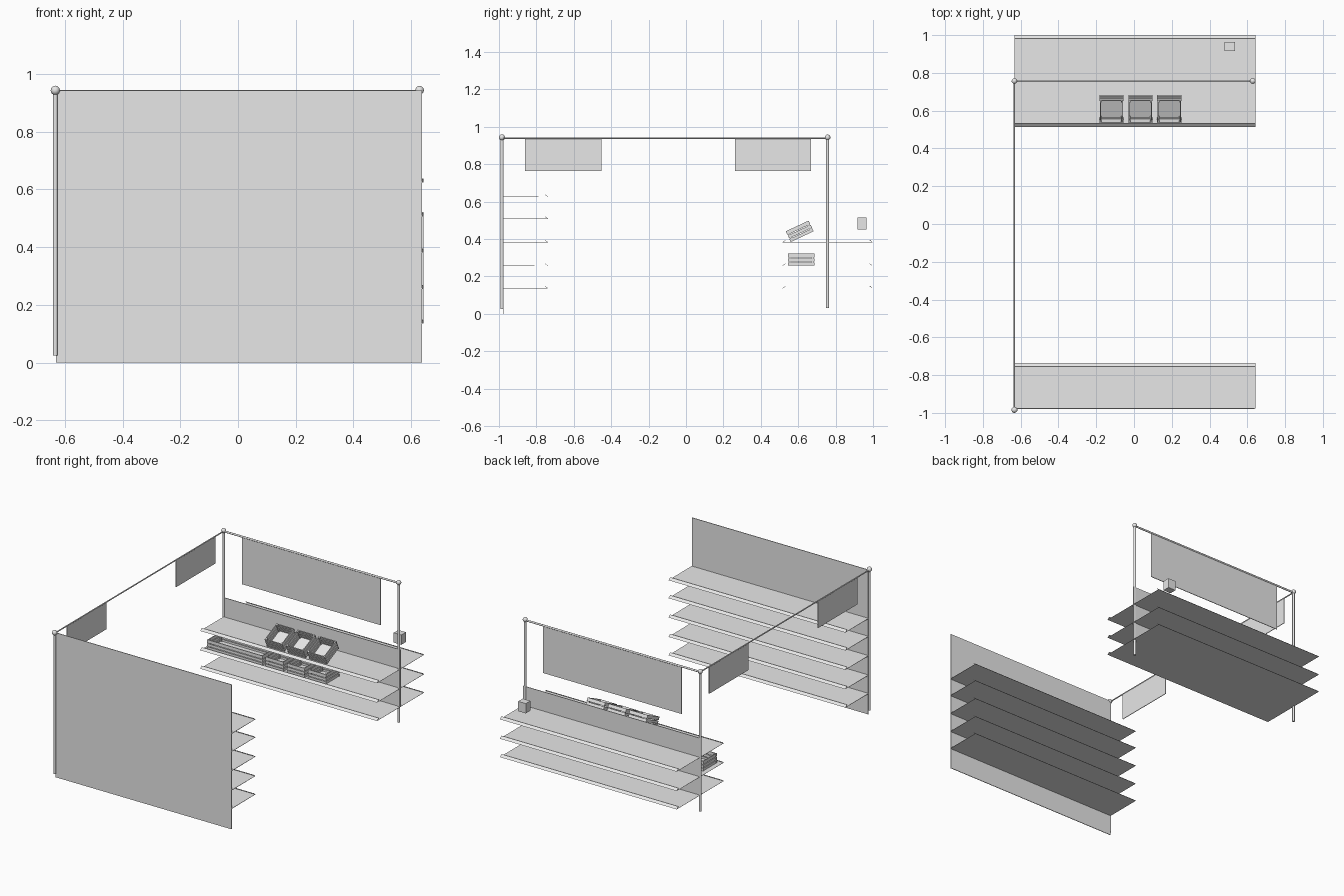
import bpy, bmesh, math
from mathutils import Vector, Matrix

if "Cube" in bpy.data.objects:
    bpy.data.objects.remove(bpy.data.objects["Cube"])

grey = bpy.data.materials.new("light_grey")
grey.diffuse_color = (0.8, 0.8, 0.8, 1)
grey.use_nodes = True
grey.node_tree.nodes["Principled BSDF"].inputs["Base Color"].default_value = grey.diffuse_color


def add_object(name, bm):
    bmesh.ops.recalc_face_normals(bm, faces=bm.faces)
    me = bpy.data.meshes.new(name)
    bm.to_mesh(me)
    bm.free()
    me.materials.append(grey)
    ob = bpy.data.objects.new(name, me)
    bpy.context.collection.objects.link(ob)
    return ob


def add_box(bm, lo, hi):
    lo, hi = Vector(lo), Vector(hi)
    size = hi - lo
    m = Matrix.Translation((lo + hi) / 2) @ Matrix.Diagonal((*size, 1))
    bmesh.ops.create_cube(bm, size=1, matrix=m)


def box(name, lo, hi):
    bm = bmesh.new()
    add_box(bm, lo, hi)
    return add_object(name, bm)


def rod(name, a, b, r):
    a, b = Vector(a), Vector(b)
    d = b - a
    m = Matrix.Translation((a + b) / 2) @ d.to_track_quat('Z', 'Y').to_matrix().to_4x4()
    bm = bmesh.new()
    bmesh.ops.create_cone(bm, cap_ends=True, segments=16, radius1=r, radius2=r,
                          depth=d.length, matrix=m)
    for f in bm.faces:
        f.smooth = len(f.verts) == 4
    return add_object(name, bm)


def ball(name, p, r):
    bm = bmesh.new()
    bmesh.ops.create_uvsphere(bm, u_segments=16, v_segments=10, radius=r,
                              matrix=Matrix.Translation(p))
    for f in bm.faces:
        f.smooth = True
    return add_object(name, bm)


def shelf(name, profile, x0=-0.633, x1=0.642):
    # open y/z profile swept along x, then thickened
    bm = bmesh.new()
    rows = [(bm.verts.new((x0, y, z)), bm.verts.new((x1, y, z))) for y, z in profile]
    for (a, b), (c, d) in zip(rows, rows[1:]):
        bm.faces.new((a, b, d, c))
    ob = add_object(name, bm)
    mod = ob.modifiers.new("thickness", 'SOLIDIFY')
    mod.thickness = 0.003
    mod.offset = 0


def crate(name, x, y, z, width, depth=0.14, height=0.063, tilt=0):
    # slatted open box with corner posts; origin at the lower front left
    bm = bmesh.new()
    t, rows = 0.005, 3
    step = height / rows
    add_box(bm, (t, t, 0), (width - t, depth - t, 0.004))
    for i in range(rows):
        z0, z1 = i * step, (i + 1) * step - 0.004 * (i < rows - 1)
        for y0 in (0, depth - t):
            add_box(bm, (0, y0, z0), (width, y0 + t, z1))
        for x0 in (0.002, width - t - 0.002):
            add_box(bm, (x0, t, z0), (x0 + t, depth - t, z1))
    for x0 in (t + 0.002, width - 2 * t - 0.004):
        for y0 in (t, depth - 3 * t):
            add_box(bm, (x0, y0, 0.004), (x0 + t, y0 + 2 * t, height - 0.002))
    ob = add_object(name, bm)
    ob.location = (x, y, z)
    ob.rotation_euler.x = tilt


# front wall with its five one-sided shelves
L, R, FRONT, BACK, TOP = -0.633, 0.629, -0.984, 0.757, 0.939
box("front_wall", (-0.63, -0.979, 0), (0.638, -0.975, 0.942))
for i, z in enumerate((0.136, 0.256, 0.382, 0.508, 0.625)):
    shelf(f"wall_shelf_{i}", [(-0.976, z), (-0.738, z), (-0.754, z + 0.012)])

# double-sided back rack
box("rack_panel", (-0.633, BACK - 0.002, 0.136), (0.642, BACK + 0.002, 0.508))
for i, z in enumerate((0.136, 0.256, 0.382)):
    shelf(f"rack_shelf_{i}", [(0.532, z + 0.012), (0.516, z), (0.998, z), (0.982, z + 0.012)])

# posts and ball caps
for name, x, y, z, r in (("front_left", L, FRONT, 0.025, 0.016),
                         ("back_left", L, BACK, 0.032, 0.015),
                         ("back_right", R, BACK, 0.032, 0.015)):
    rod(name + "_post", (x, y, z), (x, y, TOP), 0.008)
    ball(name + "_ball", (x, y, 0.943), r)

# top rails and hanging signs
rod("back_rail", (L, BACK, TOP), (R, BACK, TOP), 0.006)
rod("side_rail", (L, FRONT, TOP), (L, BACK, TOP), 0.004)
box("back_sign", (-0.5, BACK - 0.002, 0.63), (0.5, BACK + 0.002, TOP))
for name, y0, y1 in (("front", -0.86, -0.453), ("back", 0.262, 0.667)):
    box(f"side_sign_{name}", (L - 0.002, y0, 0.763), (L + 0.002, y1, TOP))

# crates: flat row on the middle shelf, tilted row on the top shelf
crate("long_crate", -0.605, 0.546, 0.258, 0.4)
for i, x in enumerate((-0.183, -0.030, 0.123)):
    crate(f"flat_crate_{i}", x, 0.546, 0.258, 0.128)
    crate(f"tilted_crate_{i}", x, 0.56, 0.384, 0.128, depth=0.135, tilt=math.radians(25))

# small box above the rear shelf
box("small_box", (0.48, 0.917, 0.45), (0.535, 0.964, 0.514))
